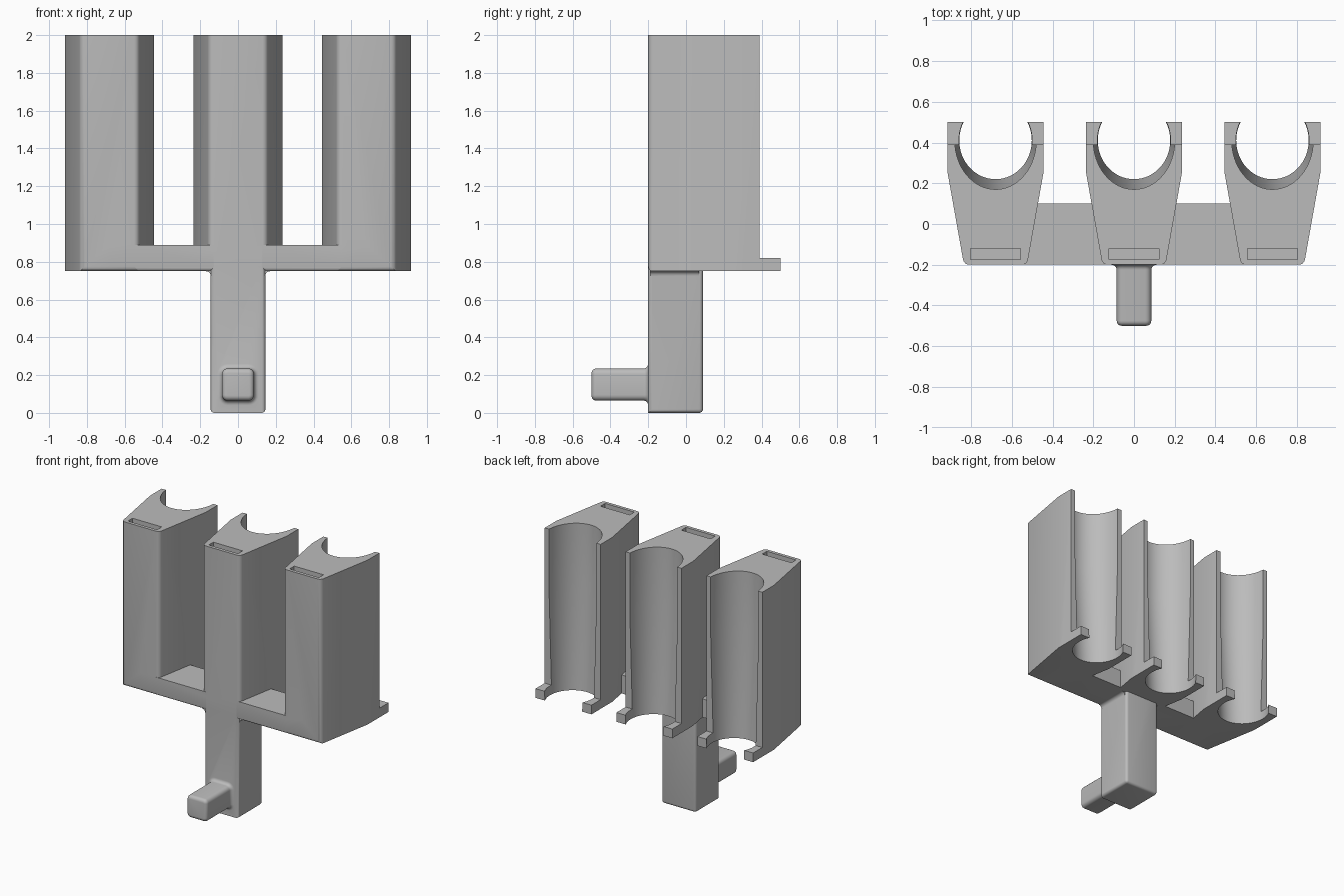
import bpy, bmesh, math
from mathutils import Vector

cube = bpy.data.objects.get("Cube")
if cube:
    bpy.data.objects.remove(cube, do_unlink=True)

grey = bpy.data.materials.new("plain_grey")
grey.use_nodes = True
GREY = (0.5, 0.5, 0.5, 1)
grey.diffuse_color = GREY
grey.node_tree.nodes["Principled BSDF"].inputs["Base Color"].default_value = GREY

FRONT, BASE, TOP, PITCH = -0.2, 0.75, 2.0, 0.68


def finish(bm, name):
    bmesh.ops.recalc_face_normals(bm, faces=bm.faces)
    mesh = bpy.data.meshes.new(name)
    bm.to_mesh(mesh)
    bm.free()
    mesh.materials.append(grey)
    obj = bpy.data.objects.new(name, mesh)
    bpy.context.collection.objects.link(obj)
    return obj


def loft(name, rings):
    """Skin a list of equal-length point rings and cap both ends."""
    bm = bmesh.new()
    rows = [[bm.verts.new(p) for p in ring] for ring in rings]
    n = len(rows[0])
    for a, b in zip(rows, rows[1:]):
        for i in range(n):
            j = (i + 1) % n
            bm.faces.new((a[i], a[j], b[j], b[i]))
    bm.faces.new(rows[0])
    bm.faces.new(rows[-1])
    return finish(bm, name)


def prism(name, outline, z0, z1):
    return loft(name, [[(x, y, z) for x, y in outline] for z in (z0, z1)])


def box(name, x0, x1, y0, y1, z0, z1):
    return prism(name, [(x0, y0), (x1, y0), (x1, y1), (x0, y1)], z0, z1)


def round_edges(obj, width, rule):
    """Round the edges whose midpoint and direction satisfy the rule."""
    bm = bmesh.new()
    bm.from_mesh(obj.data)
    chosen = [e for e in bm.edges
              if rule((e.verts[0].co + e.verts[1].co) / 2,
                      (e.verts[0].co - e.verts[1].co).normalized())]
    bmesh.ops.bevel(bm, geom=chosen, offset=width, segments=4,
                    profile=0.5, affect='EDGES')
    bm.to_mesh(obj.data)
    bm.free()


def combine(target, other, operation):
    mod = target.modifiers.new("combine", 'BOOLEAN')
    mod.operation, mod.solver, mod.object = operation, 'EXACT', other
    bpy.context.view_layer.objects.active = target
    bpy.ops.object.modifier_apply(modifier=mod.name)
    bpy.data.objects.remove(other, do_unlink=True)


def ellipse(cx, rx, ry, z):
    return [(cx + rx * math.cos(t), 0.41 + ry * math.sin(t), z)
            for t in (math.tau * i / 64 for i in range(64))]


def make_holder(cx):
    # Tapered body, wider towards the open back
    half = [(0.155, FRONT), (0.235, 0.25), (0.235, 0.39)]
    outline = [(cx + x, y) for x, y in half] + [(cx - x, y) for x, y in reversed(half)]
    body = prism("holder", outline, BASE, TOP)
    round_edges(body, 0.025, lambda m, d:
                (abs(d.z) > 0.9 and m.y < FRONT + 0.01)
                or (m.z < BASE + 0.01 and m.y < FRONT + 0.01))
    # Foot lip behind the body
    lip = box("lip", cx - 0.235, cx + 0.235, 0.3, 0.5, BASE, 0.82)
    combine(body, lip, 'UNION')
    # Bore that narrows towards the bottom
    bore = loft("bore", [ellipse(cx, 0.178, 0.19, BASE - 0.1),
                         ellipse(cx, 0.178, 0.19, BASE),
                         ellipse(cx, 0.2, 0.24, 1.55),
                         ellipse(cx, 0.2, 0.24, TOP + 0.1)])
    combine(body, bore, 'DIFFERENCE')
    # Shallow label slot in the top
    slot = box("slot", cx - 0.123, cx + 0.123, -0.175, -0.12, TOP - 0.05, TOP + 0.1)
    combine(body, slot, 'DIFFERENCE')
    return body


# Cross bar joining the holders
rack = box("rack", -PITCH, PITCH, FRONT, 0.1, BASE, 0.89)
round_edges(rack, 0.025, lambda m, d: abs(d.x) > 0.9 and m.z < 0.8 and m.y < 0)
for k in (-1, 0, 1):
    combine(rack, make_holder(k * PITCH), 'UNION')

# Stem under the bar
stem = box("stem", -0.145, 0.145, FRONT, 0.09, 0, 0.85)
round_edges(stem, 0.02, lambda m, d: m.z < 0.6 and (abs(d.z) > 0.9 or m.y > FRONT + 0.01))
combine(rack, stem, 'UNION')

# Small coves where the stem meets the bar
R = 0.025
for s in (-1, 1):
    arc = [(s * (0.145 + R - R * math.cos(t)), BASE - R + R * math.sin(t))
           for t in (math.pi / 2 * i / 5 for i in range(6))]
    section = arc + [(s * 0.17, 0.78), (s * 0.12, 0.78), (s * 0.12, BASE - R)]
    cove = loft("cove", [[(x, y, z) for x, z in section] for y in (FRONT + 0.012, 0.07)])
    combine(rack, cove, 'UNION')


# Front peg with a rounded tip and flared root
def rounded_square(half, r, y):
    pts = []
    for q in range(4):
        a0 = q * math.pi / 2
        c = Vector((math.cos(a0 + math.pi / 4), math.sin(a0 + math.pi / 4))) * (half - r) * math.sqrt(2)
        for i in range(6):
            a = a0 + math.pi / 2 * i / 5
            pts.append((c.x + r * math.cos(a), y, 0.15 + c.y + r * math.sin(a)))
    return pts


angles = [math.pi / 2 * i / 5 for i in range(6)]
tip = [rounded_square(0.06 + 0.025 * math.sin(t), 0.005 + 0.025 * math.sin(t),
                      -0.475 - 0.025 * math.cos(t)) for t in angles]
root = [rounded_square(0.11 - 0.025 * math.cos(t), 0.055 - 0.025 * math.cos(t),
                       FRONT - 0.025 + 0.025 * math.sin(t)) for t in angles]
peg = loft("peg", tip + root + [rounded_square(0.11, 0.055, -0.15)])
combine(rack, peg, 'UNION')

bpy.ops.object.select_all(action='DESELECT')
rack.select_set(True)
bpy.context.view_layer.objects.active = rack
bpy.ops.object.shade_smooth_by_angle(angle=math.radians(30))
